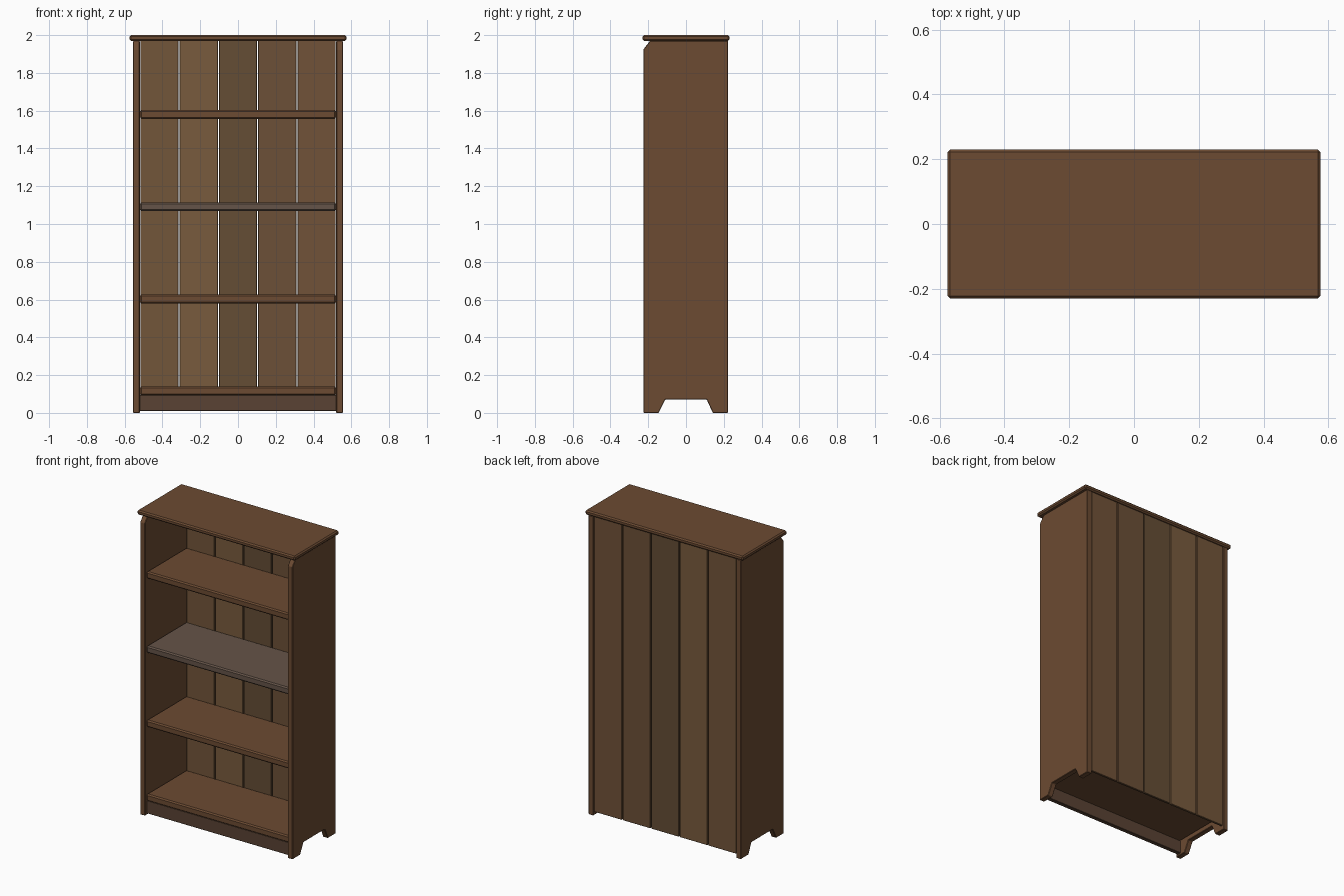
import bpy, bmesh

if "Cube" in bpy.data.objects:
    bpy.data.objects.remove(bpy.data.objects["Cube"])

def material(name, rgb):
    m = bpy.data.materials.new(name)
    m.diffuse_color = (*rgb, 1)
    m.use_nodes = True
    m.node_tree.nodes["Principled BSDF"].inputs["Base Color"].default_value = m.diffuse_color
    return m

WOOD = material("walnut", (0.15, 0.07, 0.032))
DARK = material("dark_walnut", (0.10, 0.055, 0.033))
GREY = material("weathered_walnut", (0.13, 0.088, 0.065))
PLANKS = [material(f"plank_wood_{i}", c) for i, c in enumerate(
    [(0.17, 0.092, 0.042), (0.19, 0.105, 0.047), (0.13, 0.075, 0.036),
     (0.15, 0.08, 0.038), (0.165, 0.085, 0.04)])]

def finish(name, bm, mat, bevel=0):
    bmesh.ops.recalc_face_normals(bm, faces=bm.faces)
    me = bpy.data.meshes.new(name)
    bm.to_mesh(me)
    bm.free()
    ob = bpy.data.objects.new(name, me)
    bpy.context.collection.objects.link(ob)
    me.materials.append(mat)
    if bevel:
        mod = ob.modifiers.new("bevel", 'BEVEL')
        mod.width = bevel
        mod.segments = 1
    return ob

def box(name, x, y, z, mat, bevel=0):
    bm = bmesh.new()
    bmesh.ops.create_cube(bm, size=1)
    for v in bm.verts:
        for i, (a, b) in enumerate((x, y, z)):
            v.co[i] = a if v.co[i] < 0 else b
    return finish(name, bm, mat, bevel)

# Side panels: profile in y,z with foot cutout and clipped top front corner
profile = [(-0.225, 0), (-0.145, 0), (-0.11, 0.07), (0.11, 0.07), (0.142, 0),
           (0.222, 0), (0.222, 1.97), (-0.19, 1.97), (-0.225, 1.925)]
for label, sx in (("left", -1), ("right", 1)):
    bm = bmesh.new()
    face = bm.faces.new([bm.verts.new((sx * 0.52, y, z)) for y, z in profile])
    ext = bmesh.ops.extrude_face_region(bm, geom=[face])
    verts = [v for v in ext["geom"] if isinstance(v, bmesh.types.BMVert)]
    bmesh.ops.translate(bm, verts=verts, vec=(sx * 0.035, 0, 0))
    finish(f"{label}_side_panel", bm, WOOD, 0.003)

# Overhanging top board
box("top_board", (-0.575, 0.575), (-0.23, 0.23), (1.97, 2.0), WOOD, 0.008)

# Shelves, the lowest one is the floor of the case
shelves = [("bottom_shelf", 0.093, WOOD), ("lower_shelf", 0.58, WOOD),
           ("middle_shelf", 1.068, GREY), ("upper_shelf", 1.557, WOOD)]
for name, z, mat in shelves:
    box(name, (-0.52, 0.52), (-0.212, 0.204), (z, z + 0.046), mat, 0.008)

# Kick board under the bottom shelf
box("kick_board", (-0.52, 0.52), (-0.207, -0.18), (0.01, 0.095), DARK, 0.002)

# Back planks with narrow gaps
pitch = 1.04 / 5
for i, mat in enumerate(PLANKS):
    cx = (i - 2) * pitch
    box(f"back_plank_{i + 1}", (cx - 0.101, cx + 0.101), (0.203, 0.218),
        (0.025, 1.97), mat, 0.002)
